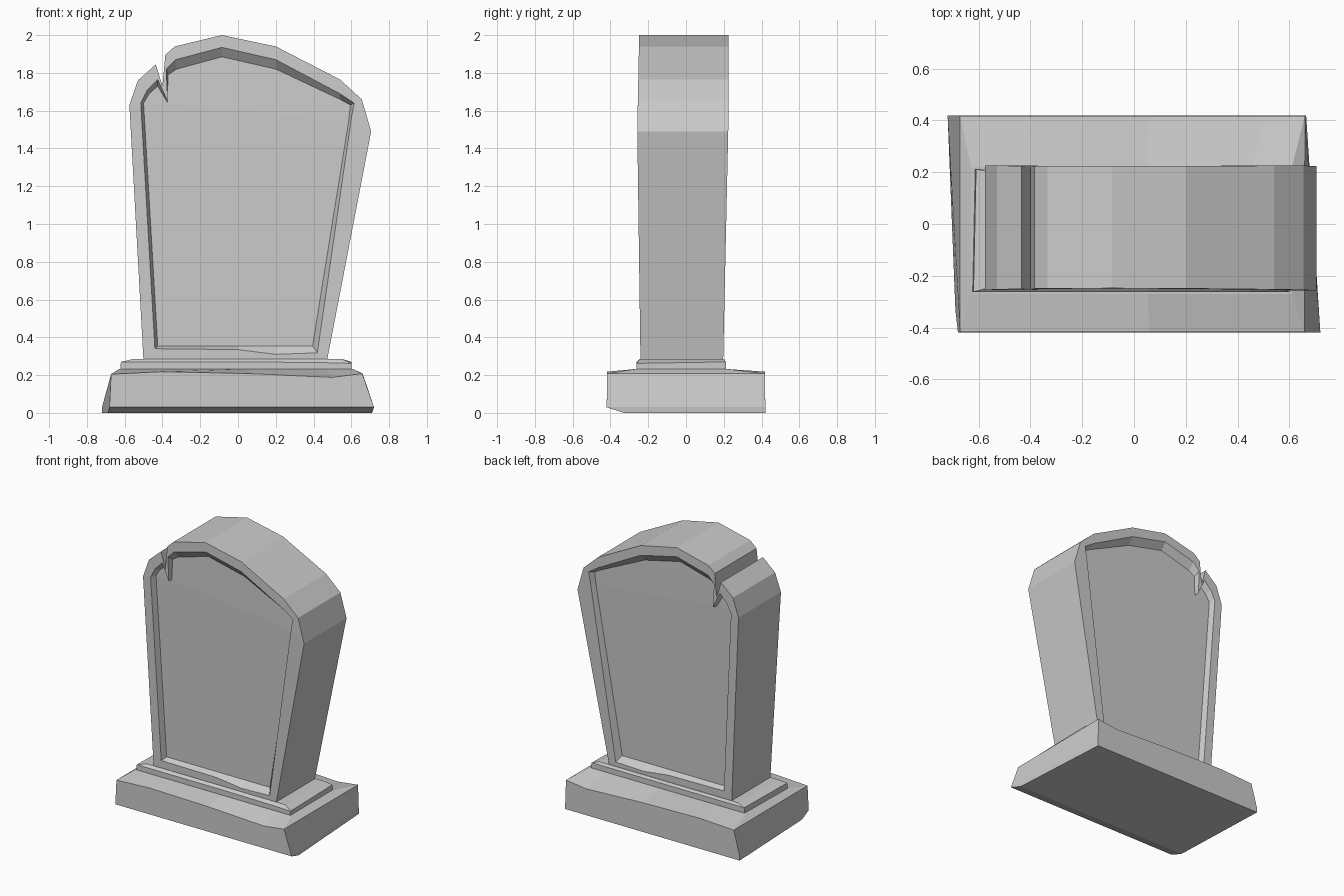
import bpy, bmesh

if "Cube" in bpy.data.objects:
    bpy.data.objects.remove(bpy.data.objects["Cube"])


def loft(name, rings):
    """Skin a stack of equal-length closed rings and cap both ends."""
    bm = bmesh.new()
    vs = [[bm.verts.new(p) for p in r] for r in rings]
    n = len(rings[0])
    for a, b in zip(vs, vs[1:]):
        for i in range(n):
            j = (i + 1) % n
            bm.faces.new((a[i], a[j], b[j], b[i]))
    caps = [bm.faces.new(vs[0]), bm.faces.new(vs[-1])]
    bmesh.ops.recalc_face_normals(bm, faces=bm.faces)
    bmesh.ops.triangulate(bm, faces=caps)
    me = bpy.data.meshes.new(name)
    bm.to_mesh(me)
    bm.free()
    ob = bpy.data.objects.new(name, me)
    bpy.context.collection.objects.link(ob)
    return ob


def lerp(z, table):
    for (z0, y0), (z1, y1) in zip(table, table[1:]):
        if z <= z1:
            return y0 + (y1 - y0) * (z - z0) / (z1 - z0)
    return table[-1][1]


# Headstone: outer silhouette, rim inner edge and recessed panel edge (x, z)
outer = [(-.50, .27), (-.575, 1.63), (-.53, 1.76), (-.435, 1.845), (-.40, 1.73),
         (-.385, 1.895), (-.335, 1.94), (-.085, 2.0), (.20, 1.94), (.54, 1.765),
         (.655, 1.66), (.705, 1.49), (.47, .27), (.20, .27), (0, .27)]
rim = [(-.44, .34), (-.515, 1.64), (-.48, 1.71), (-.425, 1.765), (-.372, 1.65),
       (-.38, 1.82), (-.33, 1.87), (-.085, 1.935), (.20, 1.87), (.54, 1.69),
       (.615, 1.64), (.60, 1.56), (.42, .318), (.20, .31), (0, .335)]
panel = [(-.425, .355), (-.50, 1.64), (-.47, 1.69), (-.425, 1.73), (-.375, 1.645),
         (-.37, 1.79), (-.325, 1.82), (-.085, 1.885), (.20, 1.82), (.54, 1.66),
         (.595, 1.63), (.585, 1.54), (.395, .355), (.20, .355), (0, .355)]
front_y = [(.2, -.24), (1.5, -.258), (2, -.248)]
back_y = [(.2, .195), (1.6, .226), (2, .224)]
depth = .04


def ring(outline, table, inset=0):
    return [(x, lerp(z, table) + inset, z) for x, z in outline]


loft("headstone", [ring(panel, front_y, depth), ring(rim, front_y), ring(outer, front_y),
                   ring(outer, back_y), ring(rim, back_y), ring(panel, back_y, -depth)])

# Base block: front and back edges of each level as five points, worn top edge
t = [0, .2, .55, .88, 1]
wear = [.205, .218, .208, .188, .208]


def level(front, back, zf, zb):
    (fx0, fx1, fy), (bx0, bx1, by) = front, back
    f = [(fx0 + (fx1 - fx0) * u, fy, z) for u, z in zip(t, zf)]
    b = [(bx0 + (bx1 - bx0) * u, by, z) for u, z in zip(t, zb)]
    return f + b[::-1]


loft("base_block", [
    level((-.69, .71, -.33), (-.72, .665, .42), [0] * 5, [0] * 5),
    level((-.68, .72, -.42), (-.72, .665, .42), [.03] * 5, [.03] * 5),
    level((-.672, .658, -.418), (-.672, .66, .418), wear, wear),
    level((-.63, .61, -.27), (-.63, .61, .22), [.232] * 5, [.232] * 5)])

# Step between base and headstone
loft("step", [
    level((-.625, .60, -.262), (-.615, .60, .212), [.215] * 5, [.215] * 5),
    level((-.62, .60, -.262), (-.61, .60, .212), [.27, .27, .27, .266, .262], [.27] * 5),
    level((-.55, .55, -.243), (-.55, .55, .20), [.286] * 5, [.286] * 5)])
